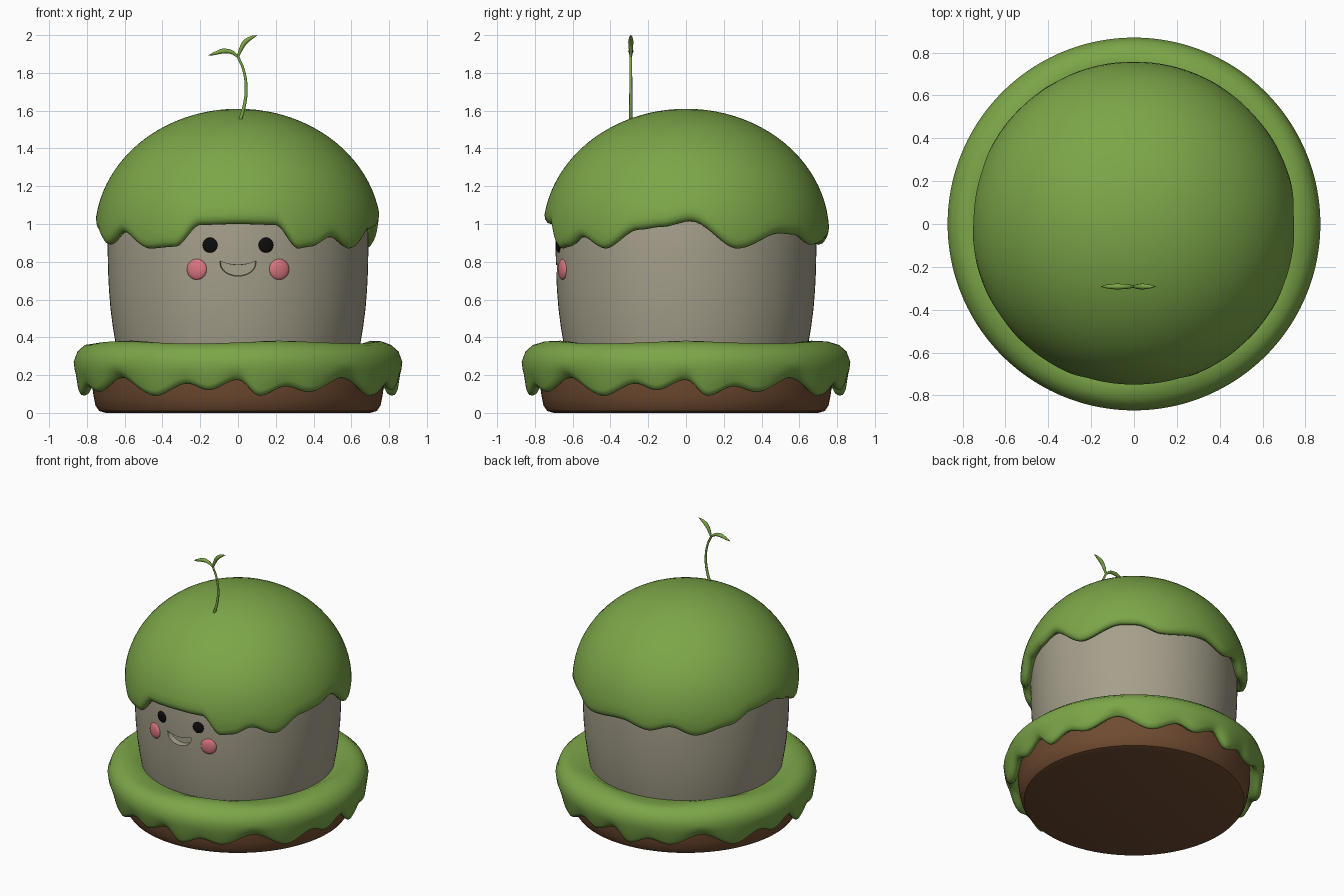
import bpy, bmesh, math
from mathutils import Vector

if "Cube" in bpy.data.objects:
    bpy.data.objects.remove(bpy.data.objects["Cube"])


def mat(name, rgb):
    m = bpy.data.materials.new(name)
    m.diffuse_color = (*rgb, 1)
    m.use_nodes = True
    m.node_tree.nodes["Principled BSDF"].inputs["Base Color"].default_value = m.diffuse_color
    return m


GREEN = mat("moss green", (0.20, 0.38, 0.065))
STONE = mat("warm grey", (0.38, 0.35, 0.26))
BROWN = mat("soil brown", (0.16, 0.07, 0.03))
BLACK = mat("black", (0.004, 0.004, 0.004))
PINK = mat("blush pink", (0.70, 0.18, 0.22))


def finish(ob, angle=40):
    bpy.ops.object.select_all(action='DESELECT')
    ob.select_set(True)
    bpy.context.view_layer.objects.active = ob
    bpy.ops.object.shade_smooth_by_angle(angle=math.radians(angle))


def wave(table, period, a):
    """Smoothly interpolate a periodic table of (degrees, height)."""
    pts = table + [(table[0][0] + period, table[0][1])]
    a = (a - pts[0][0]) % period + pts[0][0]
    for (a0, z0), (a1, z1) in zip(pts, pts[1:]):
        if a <= a1:
            t = (a - a0) / (a1 - a0)
            return z0 + (z1 - z0) * t * t * (3 - 2 * t)
    return pts[-1][1]


def revolve(name, profile, material, segs=96):
    """Revolve profile(degrees) -> [(r, z)], angle 0 at the front, going to +x."""
    bm = bmesh.new()
    rings = []
    for i in range(segs):
        a = 2 * math.pi * i / segs
        rings.append([bm.verts.new((r * math.sin(a), -r * math.cos(a), z))
                      for r, z in profile(360 * i / segs)])
    for i in range(segs):
        p, q = rings[i], rings[(i + 1) % segs]
        for k in range(len(p) - 1):
            bm.faces.new((p[k], p[k + 1], q[k + 1], q[k]))
    bmesh.ops.remove_doubles(bm, verts=bm.verts, dist=1e-5)
    bmesh.ops.recalc_face_normals(bm, faces=bm.faces)
    me = bpy.data.meshes.new(name)
    bm.to_mesh(me)
    bm.free()
    me.materials.append(material)
    ob = bpy.data.objects.new(name, me)
    bpy.context.collection.objects.link(ob)
    return ob


# Soil base
finish(revolve("soil_base", lambda a: [
    (0, 0.005), (0.70, 0.0), (0.735, 0.01), (0.755, 0.04), (0.765, 0.09),
    (0.775, 0.16), (0.775, 0.28), (0, 0.30)], BROWN))

# Moss ring with drips, the pattern repeats every quarter turn
RIM = [(0, 0.175), (8, 0.09), (18, 0.14), (27, 0.11), (42, 0.185),
       (58, 0.09), (71, 0.155), (79, 0.12)]


def rim_profile(a):
    e = wave(RIM, 90, a)
    lump = 0.012 * math.sin(math.radians(a * 5))
    return [(0.60, 0.34), (0.65, 0.355), (0.70, 0.37 + lump), (0.76, 0.373 + lump / 2),
            (0.81, 0.36), (0.85, 0.325), (0.87, 0.27), (0.864, 0.225),
            (0.852, e + 0.03), (0.838, e + 0.005), (0.82, e), (0.80, e + 0.012),
            (0.785, e + 0.04), (0.765, 0.25)]


finish(revolve("moss_ring", rim_profile, GREEN, 240), 60)

# Stone body
body = revolve("body", lambda a: [
    (0, 0.28), (0.63, 0.28), (0.645, 0.35), (0.662, 0.45), (0.675, 0.55),
    (0.683, 0.65), (0.688, 0.75), (0.69, 0.85), (0.69, 0.95), (0.68, 1.08),
    (0, 1.1)], STONE, 128)

# Smiling mouth pressed into the body
N = 16
top = [(-0.108 + 0.216 * i / N, 0.785 + 0.024 * (2 * i / N - 1) ** 2) for i in range(N + 1)]
low = [(0.108 * math.cos(math.pi * i / N), 0.803 - 0.088 * math.sin(math.pi * i / N) ** 0.9)
       for i in range(1, N)]
bm = bmesh.new()
f = bm.faces.new([bm.verts.new((x, -0.8, z)) for x, z in top + low])
ext = bmesh.ops.extrude_face_region(bm, geom=[f])
for v in ext["geom"]:
    if isinstance(v, bmesh.types.BMVert):
        v.co = Vector((v.co.x * 0.85, -0.645, 0.775 + (v.co.z - 0.775) * 0.8))
bmesh.ops.recalc_face_normals(bm, faces=bm.faces)
me = bpy.data.meshes.new("mouth_cutter")
bm.to_mesh(me)
bm.free()
me.materials.append(STONE)
cutter = bpy.data.objects.new("mouth_cutter", me)
bpy.context.collection.objects.link(cutter)
mod = body.modifiers.new("mouth", 'BOOLEAN')
mod.operation = 'DIFFERENCE'
mod.solver = 'EXACT'
mod.object = cutter
bpy.context.view_layer.objects.active = body
bpy.ops.object.modifier_apply(modifier=mod.name)
bpy.data.objects.remove(cutter)
finish(body, 35)

# Mossy cap with a notch over the face and drips all round
EDGE = [(-180, 0.93), (-165, 0.89), (-153, 0.93), (-140, 0.87), (-122, 0.92),
        (-108, 0.99), (-92, 1.0), (-82, 0.96), (-68, 0.89), (-55, 0.955),
        (-40, 0.87), (-27, 0.88), (-16, 0.995), (0, 1.0), (16, 0.995), (26, 0.87),
        (32, 0.88), (42, 0.93), (54, 0.87), (70, 0.97), (80, 0.985), (92, 1.015),
        (112, 0.87), (133, 0.95), (141, 0.945), (155, 0.89)]


def cap_profile(a):
    e = wave(EDGE, 360, a)
    zc, rx, rz = 0.95, 0.758, 0.66
    end = math.acos((e + 0.05 - zc) / rz)
    pts = [(rx * math.sin(end * k / 22), zc + rz * math.cos(end * k / 22)) for k in range(23)]
    r = pts[-1][0]
    return pts + [(r - 0.004, e + 0.025), (r - 0.016, e + 0.006), (r - 0.033, e),
                  (r - 0.05, e + 0.008), (r - 0.062, e + 0.025), (0.67, e + 0.05)]


finish(revolve("moss_cap", cap_profile, GREEN, 240), 60)


# Eyes and cheeks: flattened balls sitting on the body
def button(name, x, z, r, depth, surf, material):
    a = math.asin(x / surf)
    bpy.ops.mesh.primitive_uv_sphere_add(
        segments=32, ring_count=16, radius=1,
        location=(x, -surf * math.cos(a), z), rotation=(0, 0, a))
    ob = bpy.context.object
    ob.name = name
    ob.scale = (r, depth, r)
    ob.data.materials.append(material)
    finish(ob, 60)


for side, s in (("left", -1), ("right", 1)):
    button(side + "_eye", s * 0.148, 0.888, 0.04, 0.012, 0.69, BLACK)
    button(side + "_cheek", s * 0.218, 0.76, 0.055, 0.02, 0.688, PINK)


# Sprout: tapered curves for stem and leaves
def stalk(name, pts):
    cu = bpy.data.curves.new(name, 'CURVE')
    cu.dimensions = '3D'
    cu.bevel_depth = 1
    cu.bevel_resolution = 3
    cu.use_fill_caps = True
    cu.resolution_u = 8
    sp = cu.splines.new('BEZIER')
    sp.bezier_points.add(len(pts) - 1)
    for p, (x, z, r) in zip(sp.bezier_points, pts):
        p.co = (x, -0.292, z)
        p.radius = r
        p.handle_left_type = p.handle_right_type = 'AUTO'
    cu.materials.append(GREEN)
    ob = bpy.data.objects.new(name, cu)
    bpy.context.collection.objects.link(ob)
    bpy.ops.object.select_all(action='DESELECT')
    ob.select_set(True)
    bpy.context.view_layer.objects.active = ob
    bpy.ops.object.convert(target='MESH')
    finish(bpy.context.object, 60)


stalk("stem", [(0.01, 1.545, 0.01), (0.036, 1.64, 0.009), (0.043, 1.73, 0.008),
               (0.028, 1.82, 0.007), (0.0, 1.885, 0.007)])
stalk("left_leaf", [(0.0, 1.885, 0.006), (-0.035, 1.91, 0.011), (-0.08, 1.915, 0.014),
                    (-0.125, 1.902, 0.009), (-0.155, 1.893, 0.001)])
stalk("right_leaf", [(0.0, 1.885, 0.006), (0.015, 1.925, 0.011), (0.04, 1.965, 0.014),
                     (0.075, 1.988, 0.009), (0.102, 1.999, 0.001)])
